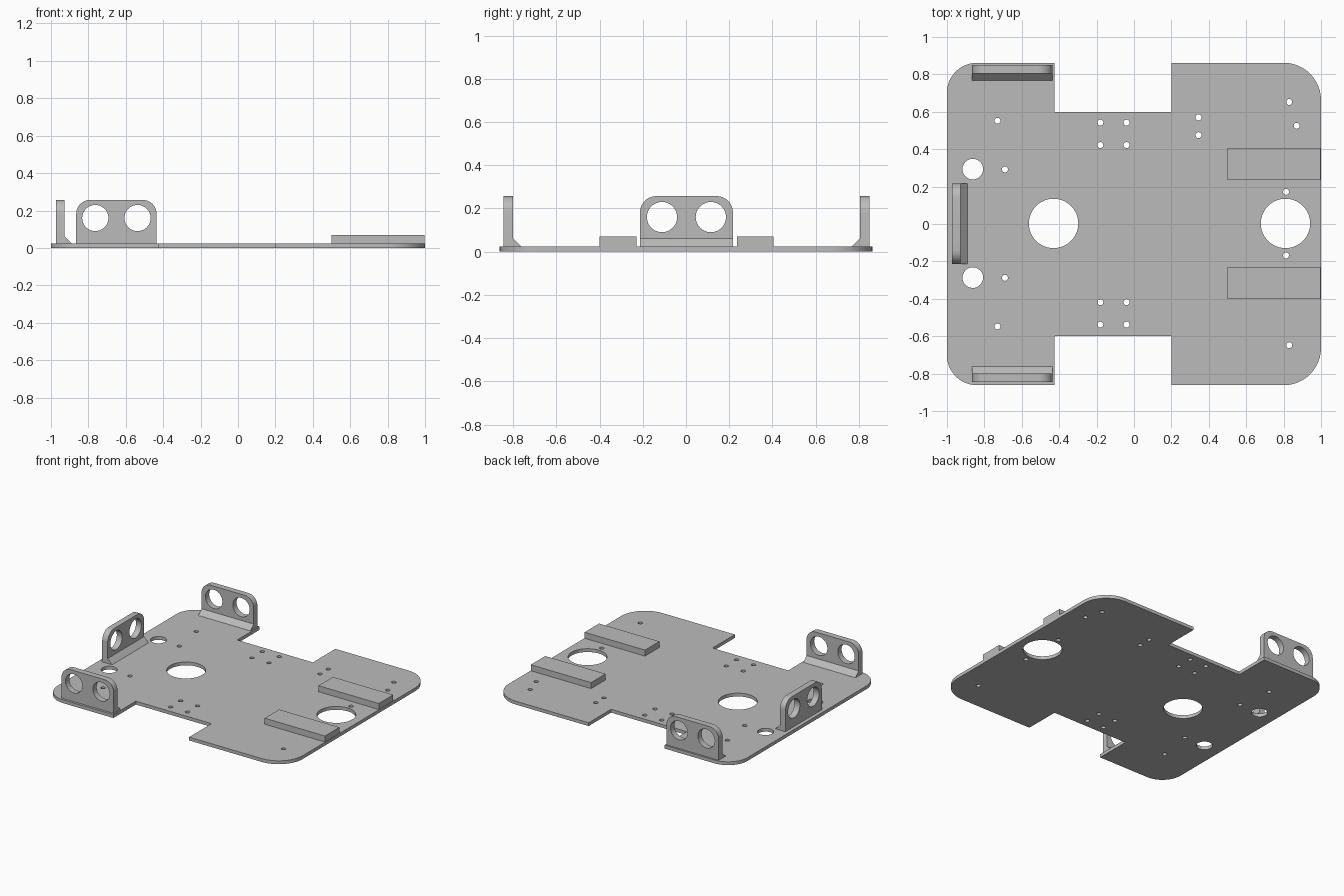
import bpy
from math import sin, cos, pi, radians
from mathutils import Matrix, Vector

cube = bpy.data.objects.get("Cube")
if cube:
    bpy.data.objects.remove(cube, do_unlink=True)

grey = bpy.data.materials.new("plain grey")
grey.use_nodes = True
grey.diffuse_color = (0.5, 0.5, 0.5, 1)
grey.node_tree.nodes["Principled BSDF"].inputs["Base Color"].default_value = (0.5, 0.5, 0.5, 1)


def arc(cx, cy, r, start, end, steps):
    """Points along an arc, angles in degrees."""
    angles = [radians(start + (end - start) * i / steps) for i in range(steps + 1)]
    return [(cx + r * cos(a), cy + r * sin(a)) for a in angles]


def circle(cx, cy, r, steps=48):
    return arc(cx, cy, r, 0, 360, steps)[:-1]


def sheet(name, loops, thickness, matrix):
    """Extrude an outline with holes from local z = 0 up to the thickness."""
    curve = bpy.data.curves.new(name, "CURVE")
    curve.dimensions = "2D"
    curve.fill_mode = "BOTH"
    curve.extrude = thickness / 2
    for loop in loops:
        spline = curve.splines.new("POLY")
        spline.points.add(len(loop) - 1)
        for point, (x, y) in zip(spline.points, loop):
            point.co = (x, y, 0, 1)
        spline.use_cyclic_u = True
    obj = bpy.data.objects.new(name, curve)
    bpy.context.collection.objects.link(obj)
    bpy.ops.object.select_all(action="DESELECT")
    obj.select_set(True)
    bpy.context.view_layer.objects.active = obj
    bpy.ops.object.convert(target="MESH")
    obj = bpy.context.view_layer.objects.active
    obj.data.transform(matrix @ Matrix.Translation((0, 0, thickness / 2)))
    obj.data.materials.clear()
    obj.data.materials.append(grey)
    bpy.ops.object.mode_set(mode="EDIT")
    bpy.ops.mesh.select_all(action="SELECT")
    bpy.ops.mesh.remove_doubles(threshold=0.0001)
    bpy.ops.mesh.normals_make_consistent(inside=False)
    bpy.ops.object.mode_set(mode="OBJECT")
    bpy.ops.object.shade_smooth_by_angle(angle=radians(30))
    return obj


# Base plate with wheel cut-outs and drilled holes
BASE = 0.025
DEPTH = 0.862
outline = (
    [(-0.425, -DEPTH), (-0.425, -0.598), (0.2, -0.598), (0.2, -DEPTH)]
    + arc(0.8, -DEPTH + 0.2, 0.2, -90, 0, 12)
    + arc(0.8, DEPTH - 0.2, 0.2, 0, 90, 12)
    + [(0.2, DEPTH), (0.2, 0.598), (-0.425, 0.598), (-0.425, DEPTH)]
    + arc(-0.84, DEPTH - 0.16, 0.16, 90, 180, 12)
    + arc(-0.84, -DEPTH + 0.16, 0.16, 180, 270, 12)
)
holes = [circle(x, 0.003, 0.132, 64) for x in (-0.43, 0.81)]
screws = [(0.345, 0.57), (0.345, 0.475), (0.87, 0.525)]
for side in (-1, 1):
    holes.append(circle(-0.862, 0.29 * side + 0.003, 0.055))
    for x, y in ((-0.73, 0.55), (-0.69, 0.29), (-0.18, 0.54), (-0.04, 0.54),
                 (-0.18, 0.42), (-0.04, 0.42), (0.813, 0.17), (0.83, 0.65)):
        screws.append((x, y * side + 0.002))
holes += [circle(x, y, 0.016, 20) for x, y in screws]
sheet("base_plate", [outline] + holes, BASE, Matrix())

# Raised rails at the right end
for label, y in (("front", -0.4), ("back", 0.235)):
    rail = [(0.5, y), (0.998, y), (0.998, y + 0.17), (0.5, y + 0.17)]
    sheet(label + "_rail", [rail], 0.045, Matrix.Translation((0, 0, BASE)))


def bracket(label, position, turn):
    """Upright with two eye holes and a sloped foot; local -y is the inner side."""
    half, top, r = 0.215, 0.232, 0.075
    place = (Matrix.Translation((position[0], position[1], BASE))
             @ Matrix.Rotation(radians(turn), 4, "Z"))
    face = ([(-half, 0), (half, 0)] + arc(half - r, top - r, r, 0, 90, 10)
            + arc(r - half, top - r, r, 90, 180, 10))
    eyes = [circle(x, 0.135, 0.07) for x in (-0.113, 0.113)]
    upright = Matrix.Rotation(pi / 2, 4, "X")
    sheet(label + "_bracket", [face] + eyes, 0.045, place @ upright)
    # Sloped foot: a triangle in local y-z swept along local x
    sweep = Matrix(((0, 0, 1, -half), (1, 0, 0, -0.045), (0, 1, 0, 0), (0, 0, 0, 1)))
    sheet(label + "_foot", [[(0, 0), (0, 0.037), (-0.037, 0)]], 2 * half, place @ sweep)


bracket("back", Vector((-0.65, 0.85)), 0)
bracket("front", Vector((-0.65, -0.845)), 180)
bracket("end", Vector((-0.972, 0.002)), 90)
